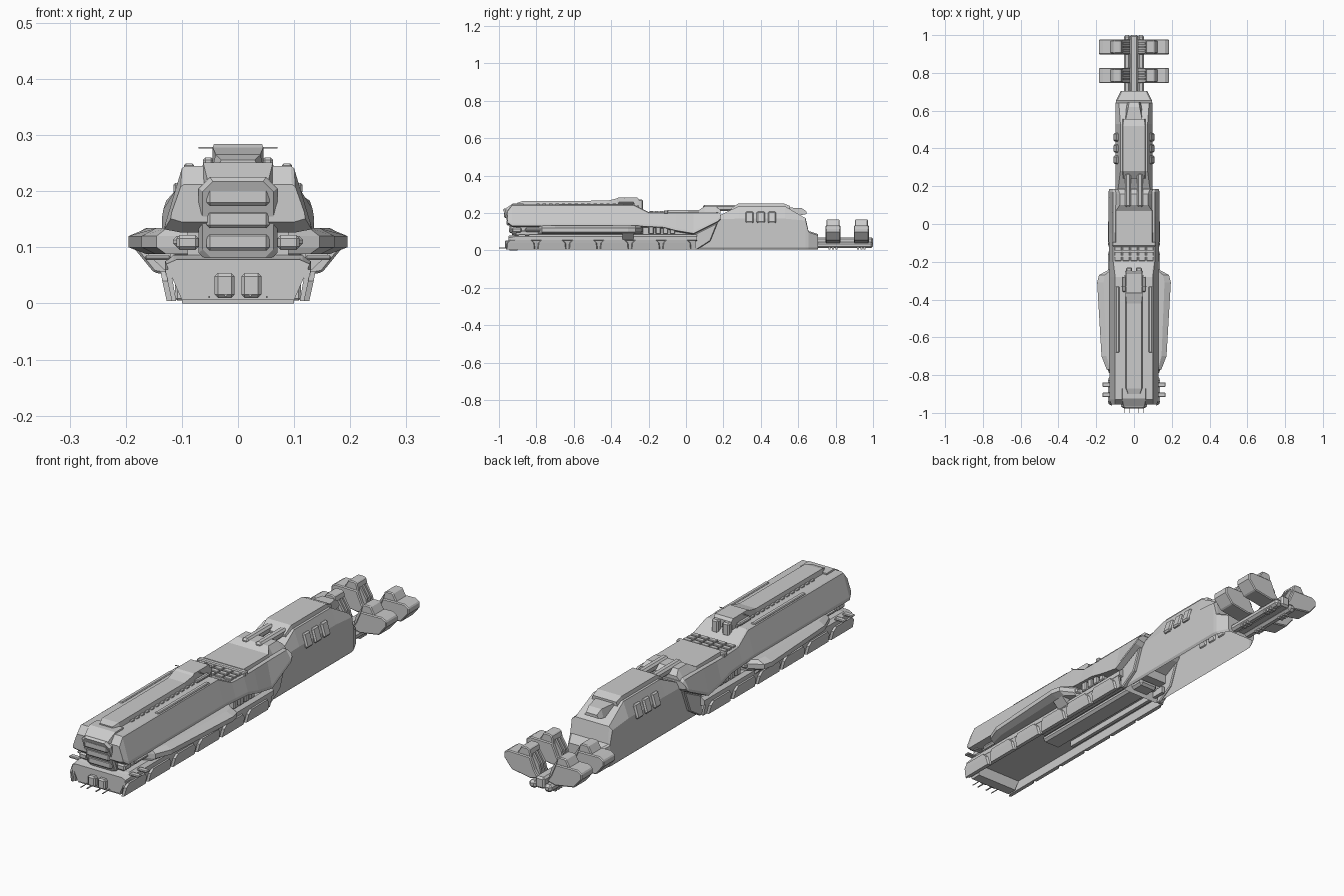
import bpy, bmesh, math
from mathutils import Matrix

grey = bpy.data.materials.new("hull_grey")
grey.diffuse_color = (0.6, 0.6, 0.6, 1)


def finish(name, bm, bevel=0.0):
    bmesh.ops.recalc_face_normals(bm, faces=bm.faces)
    me = bpy.data.meshes.new(name)
    bm.to_mesh(me)
    bm.free()
    me.materials.append(grey)
    ob = bpy.data.objects.new(name, me)
    bpy.context.collection.objects.link(ob)
    if bevel:
        m = ob.modifiers.new("chamfer", 'BEVEL')
        m.width, m.segments = bevel, 1
        m.limit_method, m.angle_limit = 'ANGLE', math.radians(40)
    return ob


def box(name, x, y, z, bevel=0.0, tilt=0.0):
    """Box from (lo, hi) ranges, tilted about its own y axis."""
    c = [(a[0] + a[1]) / 2 for a in (x, y, z)]
    s = [a[1] - a[0] for a in (x, y, z)]
    bm = bmesh.new()
    M = Matrix.Translation(c) @ Matrix.Rotation(tilt, 4, 'Y') @ Matrix.Diagonal((*s, 1))
    bmesh.ops.create_cube(bm, size=1, matrix=M)
    return finish(name, bm, bevel)


def pair(name, x, y, z, bevel=0.0, tilt=0.0):
    box(name + "_right", x, y, z, bevel, tilt)
    box(name + "_left", (-x[1], -x[0]), y, z, bevel, -tilt)


def skin(name, rings, bevel=0.0, open_bottom=False):
    """Skin closed rings of 3D points and cap both ends."""
    bm = bmesh.new()
    vs = [[bm.verts.new(p) for p in r] for r in rings]
    n = len(vs[0])
    for a, b in zip(vs, vs[1:]):
        for i in range(n - 1 if open_bottom else n):
            j = (i + 1) % n
            bm.faces.new((a[i], a[j], b[j], b[i]))
    bm.faces.new(vs[0])
    bm.faces.new(vs[-1])
    return finish(name, bm, bevel)


def loft(name, sections, bevel=0.0, open_bottom=False):
    """Sections are (y, right half outline of (x, z) from bottom to top)."""
    rings = []
    for y, half in sections:
        full = half + [(-x, z) for x, z in reversed(half)]
        rings.append([(x, y, z) for x, z in full])
    return skin(name, rings, bevel, open_bottom)


def prism(name, pts, axis, lo, hi, bevel=0.0):
    def at(p, t):
        return {'X': (t, p[0], p[1]), 'Y': (p[0], t, p[1])}[axis]
    return skin(name, [[at(p, t) for p in pts] for t in (lo, hi)], bevel)


SIDES = ((1, "right"), (-1, "left"))

# Lower hull: deck, bow block, open channel underneath
loft("lower_deck", [(-0.95, [(0.115, 0.05), (0.125, 0.055), (0.125, 0.07), (0.115, 0.075)]),
                    (-0.91, [(0.115, 0.05), (0.13, 0.055), (0.13, 0.075), (0.115, 0.086)]),
                    (0.06, [(0.115, 0.05), (0.13, 0.055), (0.13, 0.075), (0.115, 0.086)])])
loft("bow_block", [(-0.95, [(0.1, 0.006), (0.128, 0.07), (0.11, 0.078)]),
                   (-0.90, [(0.1, 0.006), (0.13, 0.075), (0.11, 0.086)])])
box("bow_sill", (-0.1, 0.1), (-0.945, -0.9), (0, 0.01))
box("keel", (-0.045, 0.045), (-0.55, 0.1), (0.025, 0.055), 0.01)
pair("keel_rail", (0.07, 0.085), (-0.5, 0.1), (0.025, 0.055))
pair("bow_door", (0.006, 0.042), (-0.968, -0.93), (0.01, 0.054), 0.006)
pair("bow_probe", (0.02, 0.024), (-1.0, -0.96), (0.012, 0.016))
pair("bow_probe_outer", (0.05, 0.053), (-1.0, -0.94), (0.01, 0.013))

# Skirt of slanted armour pads along both sides
for s, side in SIDES:
    prism("skirt_" + side, [(s * .110, .004), (s * .118, .004), (s * .130, .06), (s * .120, .06)],
          'Y', -0.95, 0.05)
    for i in range(6):
        y0 = -0.962 + i * 0.167
        y1 = y0 + 0.156
        rings = []
        for zx, z, c in ((0.117, 0.004, 0.0), (0.125, 0.04, 0.004), (0.128, 0.057, 0.02)):
            rings.append([(s * zx, y0 + c, z), (s * zx, y1 - c, z),
                          (s * (zx + 0.010), y1 - c - .005, z), (s * (zx + 0.010), y0 + c + .005, z)])
        skin("skirt_pad_%s_%d" % (side, i), rings)
    # Side blades with brackets beneath
    out = [(.09, -.23), (.13, -.24), (.185, -.27), (.195, -.31), (.172, -.70), (.145, -.77), (.09, -.79)]
    skin("side_blade_" + side, [[(s * (.09 + (x - .09) * k), y, z) for x, y in out]
                                for z, k in ((.088, .7), (.10, 1), (.12, 1), (.134, .68))])
    prism("blade_bracket_" + side, [(s * .12, .055), (s * .132, .06), (s * .165, .092), (s * .12, .092)],
          'Y', -0.34, -0.28)
    for i, y in enumerate((-0.905, -0.85)):
        box("bow_fin_%s_%d" % (side, i), sorted((s * .12, s * .166)), (y - .012, y + .012), (.077, .086), .003)

# Recessed core between the two hulls, with pipes and pods
box("core", (-0.09, 0.09), (-0.91, 0.1), (0.075, 0.16))
pair("core_pipe", (0.088, 0.106), (-0.88, -0.24), (0.098, 0.106))
pair("core_pod_front", (0.085, 0.116), (-0.86, -0.70), (0.1, 0.12), 0.007)
pair("core_pod_rear", (0.085, 0.126), (-0.27, -0.23), (0.098, 0.122), 0.006)
for i in range(4):
    y = -0.2 + i * 0.038
    pair("core_rib_%d" % i, (0.085, 0.122), (y, y + 0.028), (0.088, 0.13), 0.004)


# Upper hull: sloped sides, stepped roof
def sec(zb, zt, xt, w=0.131, xb=0.1):
    return [(xb, zb), (w, zb + 0.006), (w - 0.002, zb + 0.018), (xt + .002, zt - 0.004), (xt - .004, zt)]


loft("upper_hull", [(-0.955, sec(0.145, 0.212, 0.1, 0.12)), (-0.93, sec(0.126, 0.245, 0.098)),
                    (-0.28, sec(0.126, 0.245, 0.098)), (-0.2, sec(0.122, 0.205, 0.108)),
                    (-0.12, sec(0.118, 0.203, 0.11, 0.133)), (-0.05, sec(0.1, 0.203, 0.11, 0.135)),
                    (0.04, sec(0.085, 0.205, 0.11, 0.135)), (0.17, sec(0.15, 0.205, 0.11, 0.135)),
                    (0.185, sec(0.165, 0.198, 0.11, 0.13))])
loft("rear_deck", [(-0.1, [(0.1, 0.2), (0.096, 0.217)]), (0.07, [(0.1, 0.2), (0.096, 0.217)]),
                   (0.10, [(0.1, 0.2), (0.075, 0.236)]), (0.16, [(0.1, 0.2), (0.075, 0.236)]),
                   (0.185, [(0.1, 0.2), (0.085, 0.215)])])
box("deck_crossbar", (-0.115, 0.115), (-0.118, -0.095), (0.195, 0.215), 0.004)
for i in range(5):
    for j in range(3):
        x, y = -0.084 + i * 0.042, -0.195 + j * 0.027
        box("deck_grille_%d_%d" % (i, j), (x - .018, x + .018), (y, y + .021), (.195, .212), .002)

# Bow engine face, leaning forward, with three stacked slots
oct_pts = [(-.05, .07), (.05, .07), (.07, .09), (.07, .205), (.05, .225),
           (-.05, .225), (-.07, .205), (-.07, .09)]


def lean(z):
    return (0.225 - z) * 0.33


skin("bow_face", [[(x * k, y + lean(z), .148 + (z - .148) * k) for x, z in oct_pts]
                  for y, k in ((-.978, .9), (-.97, 1.0), (-.86, 1.0))])
for i in range(3):
    z = 0.094 + i * 0.04
    y = -0.984 + lean(z + .016)
    box("bow_slot_%d" % i, (-0.056, 0.056), (y, y + .02), (z, z + 0.032), 0.006)
pair("bow_cheek", (0.07, 0.11), (-0.93, -0.88), (0.095, 0.122), 0.006)

# Dorsal ridge, side strips, command block
loft("dorsal_ridge", [(-0.90, [(0.036, 0.24), (0.03, 0.256)]), (-0.87, [(0.046, 0.24), (0.04, 0.265)]),
                      (-0.42, [(0.046, 0.24), (0.04, 0.266)]), (-0.37, [(0.046, 0.24), (0.045, 0.278)]),
                      (-0.36, [(0.046, 0.24), (0.043, 0.284)]), (-0.26, [(0.046, 0.24), (0.043, 0.284)]),
                      (-0.25, [(0.046, 0.24), (0.042, 0.272)])])
pair("command_fork", (0.01, 0.042), (-0.26, -0.23), (0.215, 0.272), 0.006)
pair("dorsal_strip", (0.078, 0.096), (-0.68, -0.33), (0.235, 0.249), 0.003)
for i in range(16):
    y = -0.80 + i * 0.034
    pair("dorsal_tooth_%d" % i, (0.044, 0.054), (y, y + 0.018), (0.24, 0.25))
pair("command_pod", (0.044, 0.062), (-0.36, -0.28), (0.246, 0.26), 0.004)
pair("antenna", (0.04, 0.07), (-0.33, -0.327), (0.276, 0.279))
loft("bow_hood", [(-0.968, [(0.06, 0.2), (0.055, 0.222)]), (-0.925, [(0.072, 0.2), (0.062, 0.251)]),
                  (-0.87, [(0.072, 0.2), (0.062, 0.251)])])


# Rear hull shell, open underneath
def rsec(zt, zs, xt, w=0.097):
    return [(w - .006, 0.005), (w, 0.015), (w, zs), (xt, zt)]


loft("rear_hull", [(0.04, rsec(0.18, 0.165, 0.085)), (0.18, rsec(0.188, 0.168, 0.085)),
                   (0.28, rsec(0.236, 0.17, 0.072)), (0.53, rsec(0.236, 0.17, 0.072)),
                   (0.64, rsec(0.172, 0.16, 0.08)), (0.655, rsec(0.104, 0.098, 0.088, 0.095)),
                   (0.705, rsec(0.088, 0.08, 0.064, 0.07))], open_bottom=True)
for s, side in SIDES:
    prism("hull_joint_" + side, [(0.04, .005), (0.06, .005), (0.13, .05), (0.17, .15), (0.05, .09)],
          'X', *sorted((s * .09, s * .112)), .004)
for i in range(3):
    y = 0.318 + i * 0.06
    pair("side_vent_%d" % i, (0.084, 0.101), (y, y + 0.044), (0.146, 0.208), 0.006, -0.3)

# Roof plate, tail fairing and forward fingers
loft("roof_plate", [(0.24, [(0.06, 0.215), (0.056, 0.225)]), (0.28, [(0.064, 0.225), (0.058, 0.252)]),
                    (0.52, [(0.064, 0.225), (0.058, 0.252)]), (0.555, [(0.062, 0.215), (0.056, 0.238)])])
loft("tail_fairing", [(0.54, [(0.05, 0.19), (0.046, 0.23)]), (0.62, [(0.04, 0.19), (0.03, 0.226)]),
                      (0.645, [(0.035, 0.195), (0.026, 0.208)])])
pair("roof_finger", (0.016, 0.048), (0.09, 0.27), (0.21, 0.243), 0.008)

# Tail boom with side rails and two pairs of stepped thruster arms
box("tail_boom", (-0.022, 0.022), (0.69, 1.0), (0.02, 0.07), 0.008)
pair("boom_rail", (0.018, 0.054), (0.69, 1.0), (0.012, 0.045), 0.01)
arm = [(.02, .05), (.04, .08), (.062, .132), (.165, .134), (.185, .122), (.185, .098), (.15, .055), (.06, .04)]
lobe = [(.058, .125), (.066, .158), (.074, .165), (.106, .165), (.126, .13)]
for i, y in enumerate((0.786, 0.938)):
    for s, side in SIDES:
        prism("thruster_arm_%s_%d" % (side, i), [(s * x, z) for x, z in arm], 'Y', y - .04, y + .04, .004)
        prism("thruster_lobe_%s_%d" % (side, i), [(s * x, z) for x, z in lobe], 'Y', y - .035, y + .035, .004)
        for k in range(3):
            yy = y - 0.024 + k * 0.018
            prism("arm_rib_%s_%d_%d" % (side, i, k),
                  [(s * .02, .06), (s * .03, .10), (s * .058, .145), (s * .07, .10), (s * .04, .05)],
                  'Y', yy, yy + 0.011)
            box("arm_foot_%s_%d_%d" % (side, i, k), sorted((s * .025, s * .05)), (yy, yy + .011), (.006, .04))
